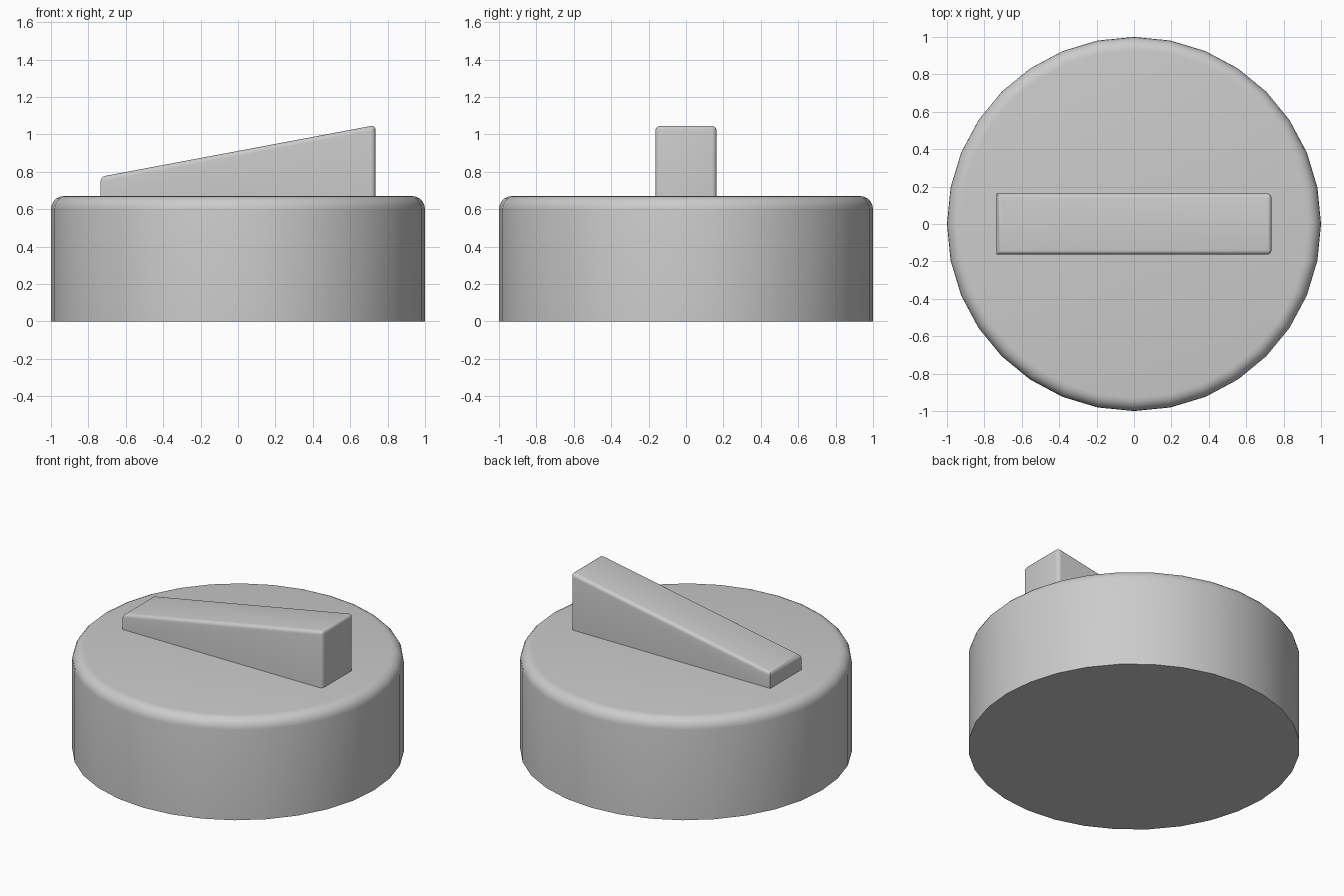
import bpy, bmesh

if "Cube" in bpy.data.objects:
    bpy.data.objects.remove(bpy.data.objects["Cube"])


def finish(bm, name):
    bmesh.ops.recalc_face_normals(bm, faces=bm.faces)
    mesh = bpy.data.meshes.new(name)
    bm.to_mesh(mesh)
    bm.free()
    obj = bpy.data.objects.new(name, mesh)
    bpy.context.collection.objects.link(obj)
    bpy.ops.object.select_all(action='DESELECT')
    obj.select_set(True)
    bpy.context.view_layer.objects.active = obj
    bpy.ops.object.shade_smooth_by_angle(angle=0.6)
    return obj


def bevel(bm, edges, width, segments):
    bmesh.ops.bevel(bm, geom=edges, offset=width, segments=segments,
                    profile=0.5, affect='EDGES', clamp_overlap=True)


# Round knob body with a softened top rim
BODY_H = 0.67
bm = bmesh.new()
bmesh.ops.create_cone(bm, cap_ends=True, segments=32, radius1=1, radius2=1, depth=BODY_H)
bmesh.ops.translate(bm, verts=bm.verts, vec=(0, 0, BODY_H / 2))
rim = [e for e in bm.edges if all(v.co.z > BODY_H - 0.001 for v in e.verts)]
bevel(bm, rim, 0.07, 5)
finish(bm, "knob_body")

# Wedge grip: side profile extruded across the knob
bm = bmesh.new()
profile = [(-0.735, BODY_H), (0.735, BODY_H), (0.735, 1.049), (-0.735, 0.773)]
side = bm.faces.new([bm.verts.new((x, -0.164, z)) for x, z in profile])
ext = bmesh.ops.extrude_face_region(bm, geom=[side], use_keep_orig=True)
moved = [g for g in ext["geom"] if isinstance(g, bmesh.types.BMVert)]
bmesh.ops.translate(bm, verts=moved, vec=(0, 0.328, 0))
bmesh.ops.recalc_face_normals(bm, faces=bm.faces)

# Round the top edges and the tall end's upright edges
soft = []
for e in bm.edges:
    a, b = (v.co for v in e.verts)
    top = min(a.z, b.z) > BODY_H + 0.01
    tall_upright = abs(a.z - b.z) > 0.3 and min(a.x, b.x) > 0.7
    if top or tall_upright:
        soft.append(e)
bevel(bm, soft, 0.025, 4)
finish(bm, "grip")
